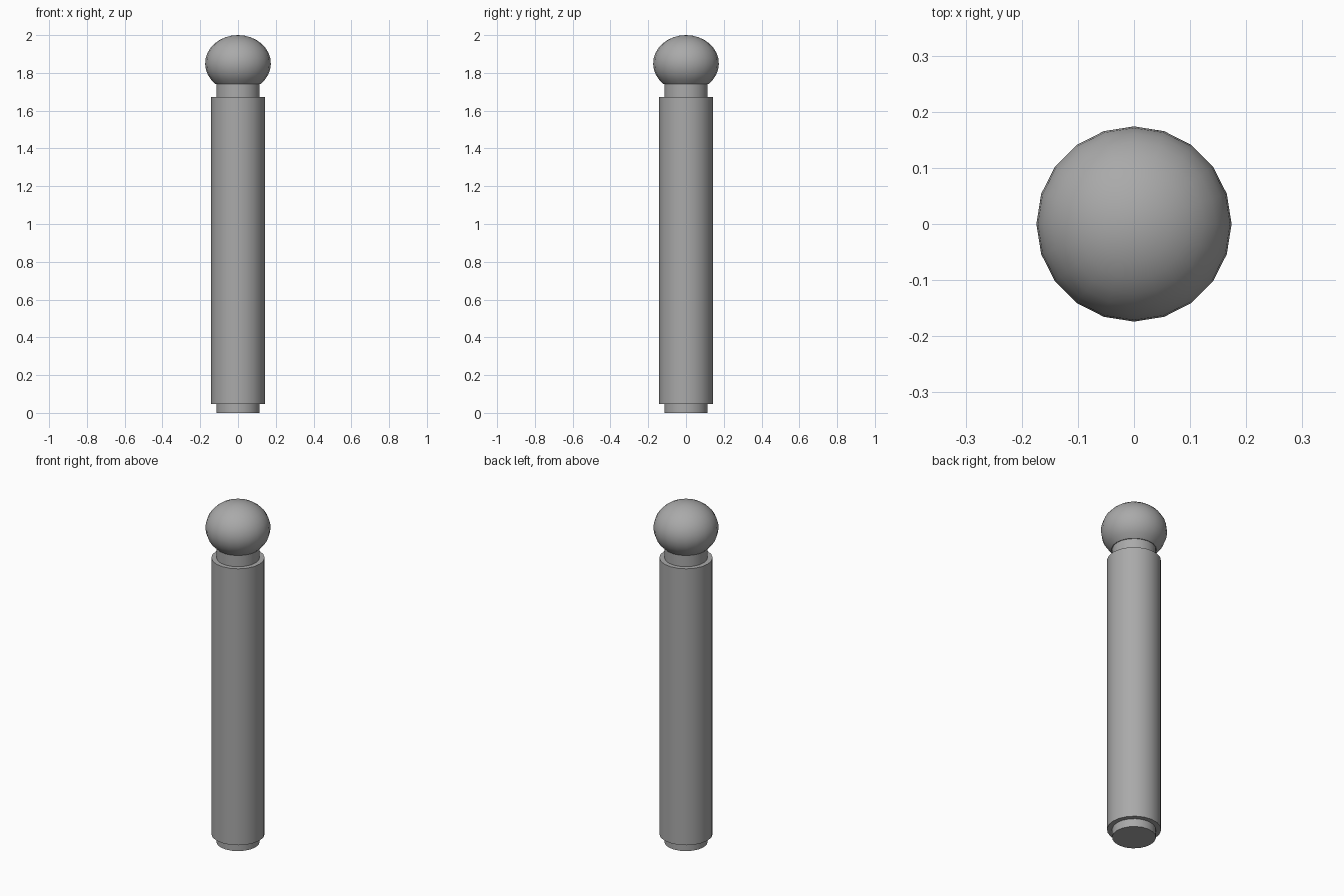
import bpy
import bmesh
from math import radians, cos, sin, pi

cube = bpy.data.objects.get("Cube")
if cube:
    bpy.data.objects.remove(cube, do_unlink=True)

grey = bpy.data.materials.new("mid_grey")
grey.use_nodes = True
colour = (0.4, 0.4, 0.4, 1)
grey.diffuse_color = colour
grey.node_tree.nodes["Principled BSDF"].inputs["Base Color"].default_value = colour

SIDES = 20


def lathe(name, profile):
    """Revolve (radius, height) points around the z axis, capping open ends."""
    bm = bmesh.new()
    rings = []
    for r, z in profile:
        if r < 1e-4:
            rings.append([bm.verts.new((0, 0, z))] * SIDES)
        else:
            rings.append([bm.verts.new((r * cos(2 * pi * i / SIDES), r * sin(2 * pi * i / SIDES), z))
                          for i in range(SIDES)])
    for low, high in zip(rings, rings[1:]):
        for i in range(SIDES):
            j = (i + 1) % SIDES
            corners = dict.fromkeys((low[i], low[j], high[j], high[i]))
            bm.faces.new(list(corners))
    for ring in (rings[0], rings[-1]):
        if ring[0] is not ring[1]:
            bm.faces.new(ring)
    bmesh.ops.recalc_face_normals(bm, faces=bm.faces)
    mesh = bpy.data.meshes.new(name)
    bm.to_mesh(mesh)
    bm.free()
    obj = bpy.data.objects.new(name, mesh)
    bpy.context.collection.objects.link(obj)
    mesh.materials.append(grey)
    bpy.ops.object.select_all(action='DESELECT')
    obj.select_set(True)
    bpy.context.view_layer.objects.active = obj
    bpy.ops.object.shade_smooth_by_angle(angle=radians(35))
    return obj


# Post: foot, wide shaft and narrow neck
lathe("post", [(0.115, 0), (0.115, 0.047), (0.142, 0.047), (0.142, 1.673),
               (0.115, 1.673), (0.115, 1.742)])

# Flattened ball on top, cut off flat where it meets the neck
RADIUS, HALF_HEIGHT, CENTRE = 0.174, 0.15, 1.85
STEPS = 12
angles = [radians(-47 + 137 * k / STEPS) for k in range(STEPS + 1)]
lathe("ball_finial", [(RADIUS * cos(a), CENTRE + HALF_HEIGHT * sin(a)) for a in angles])
